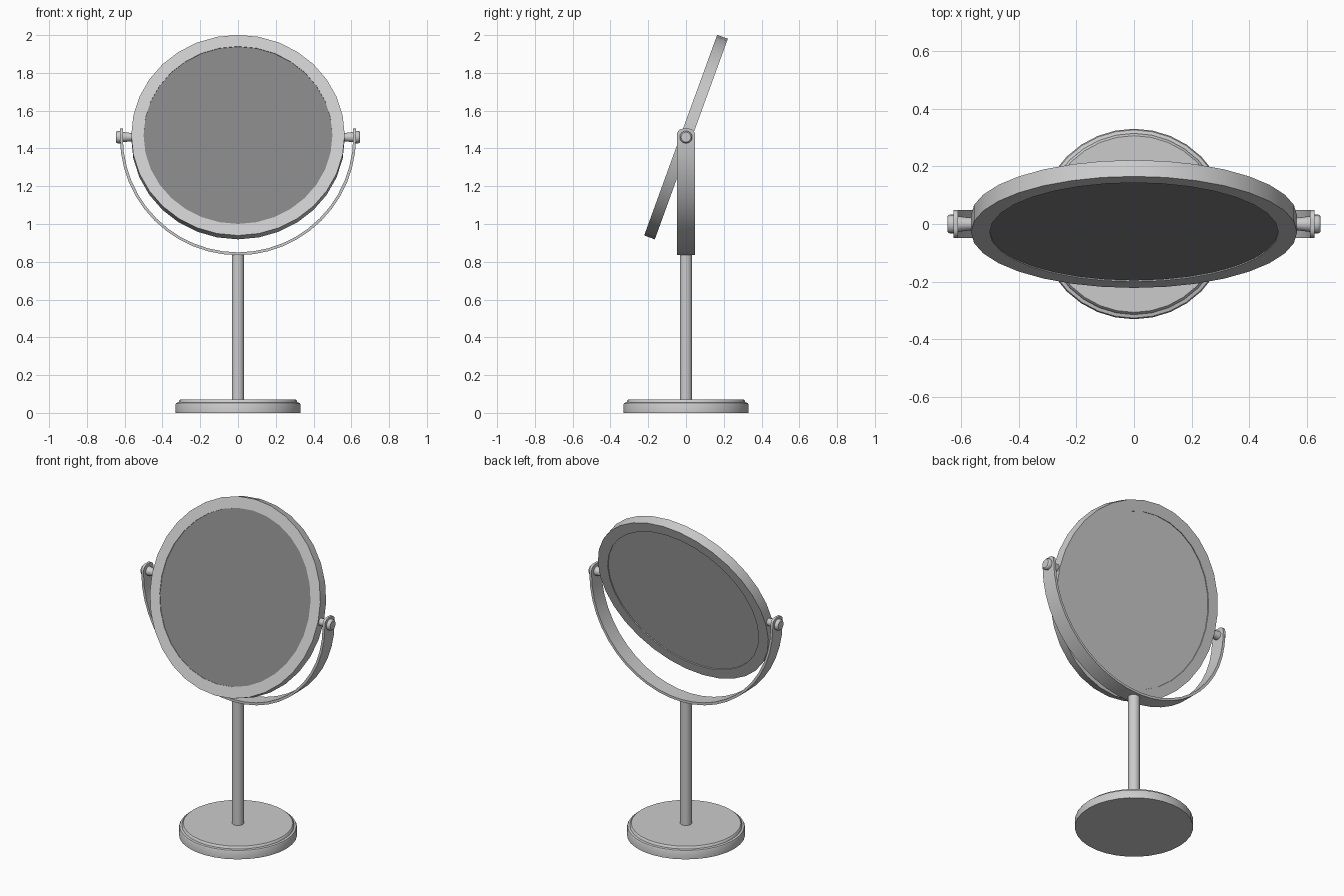
import bpy, bmesh
from math import sin, cos, pi, radians
from mathutils import Matrix

if "Cube" in bpy.data.objects:
    bpy.data.objects.remove(bpy.data.objects["Cube"])

PIVOT = 1.46


def grey(name, v):
    mat = bpy.data.materials.new(name)
    mat.diffuse_color = (v, v, v, 1)
    mat.use_nodes = True
    mat.node_tree.nodes["Principled BSDF"].inputs["Base Color"].default_value = mat.diffuse_color
    return mat


METAL, GLASS = grey("metal", .53), grey("dark_glass", .23)


def finish(bm, name, mat):
    bmesh.ops.recalc_face_normals(bm, faces=bm.faces)
    mesh = bpy.data.meshes.new(name)
    bm.to_mesh(mesh)
    bm.free()
    if mat:
        mesh.materials.append(mat)
    ob = bpy.data.objects.new(name, mesh)
    bpy.context.collection.objects.link(ob)
    bpy.ops.object.select_all(action='DESELECT')
    ob.select_set(True)
    bpy.context.view_layer.objects.active = ob
    bpy.ops.object.shade_smooth_by_angle(angle=radians(35))
    return ob


def lathe(name, profile, segs, matrix=Matrix(), ring=False, mat=METAL):
    """Spin (radius, height) points about local z; cap the ends unless ring."""
    bm = bmesh.new()
    rows = [[bm.verts.new((r * cos(2 * pi * i / segs), r * sin(2 * pi * i / segs), h))
             for i in range(segs)] for r, h in profile]
    pairs = list(zip(rows, rows[1:]))
    if ring:
        pairs.append((rows[-1], rows[0]))
    else:
        bm.faces.new(rows[0])
        bm.faces.new(rows[-1])
    for a, b in pairs:
        for i in range(segs):
            j = (i + 1) % segs
            bm.faces.new((a[i], a[j], b[j], b[i]))
    bm.transform(matrix)
    return finish(bm, name, mat)


# Stand
lathe("base", [(.33, 0), (.33, .045), (.326, .053), (.314, .056), (.312, .064), (.306, .07)], 32)
lathe("pole", [(.033, .065), (.033, .845)], 24)

# Tilted mirror: local +z is the front face
tilt = Matrix.Translation((0, 0, PIVOT)) @ Matrix.Rotation(radians(70), 4, 'X')
lathe("mirror_frame", [(.5, -.03), (.565, -.03), (.565, .03), (.5, .03)], 32, tilt, ring=True)
lathe("mirror_glass", [(.5, .0), (.5, .026)], 32, tilt, mat=GLASS)
lathe("mirror_backing", [(.5, -.024), (.5, -.002)], 32, tilt, mat=None)

# Yoke: half-round strap with rounded ends, as (radial x, radial z, lift, half width)
W, R_OUT, R_IN, TOP, C = .048, .625, .61, .045, .032
end = [(TOP - C + C * sin(t), W - C + C * cos(t)) for t in [radians(a) for a in (0, 22.5, 45, 67.5, 90)]]
stations = [(-1, 0, h, w) for h, w in reversed(end)]
stations += [(cos(pi + pi * i / 24), sin(pi + pi * i / 24), 0, W) for i in range(25)]
stations += [(1, 0, h, w) for h, w in end]
bm = bmesh.new()
loops = [[bm.verts.new((nx * r, y, PIVOT + nz * r + h))
          for r, y in ((R_OUT, -w), (R_OUT, w), (R_IN, w), (R_IN, -w))]
         for nx, nz, h, w in stations]
for a, b in zip(loops, loops[1:]):
    for i in range(4):
        j = (i + 1) % 4
        bm.faces.new((a[i], a[j], b[j], b[i]))
bm.faces.new(loops[0])
bm.faces.new(loops[-1])
finish(bm, "yoke", METAL)

# Pivot pins and outer caps on both sides
for side, label in ((1, "right"), (-1, "left")):
    m = Matrix.Translation((0, 0, PIVOT)) @ Matrix.Rotation(side * pi / 2, 4, 'Y')
    lathe("pivot_pin_" + label, [(.022, .545), (.022, .57), (.028, .614)], 16, m)
    lathe("pivot_cap_" + label, [(.033, .622), (.033, .637), (.031, .642), (.026, .646)], 16, m)
